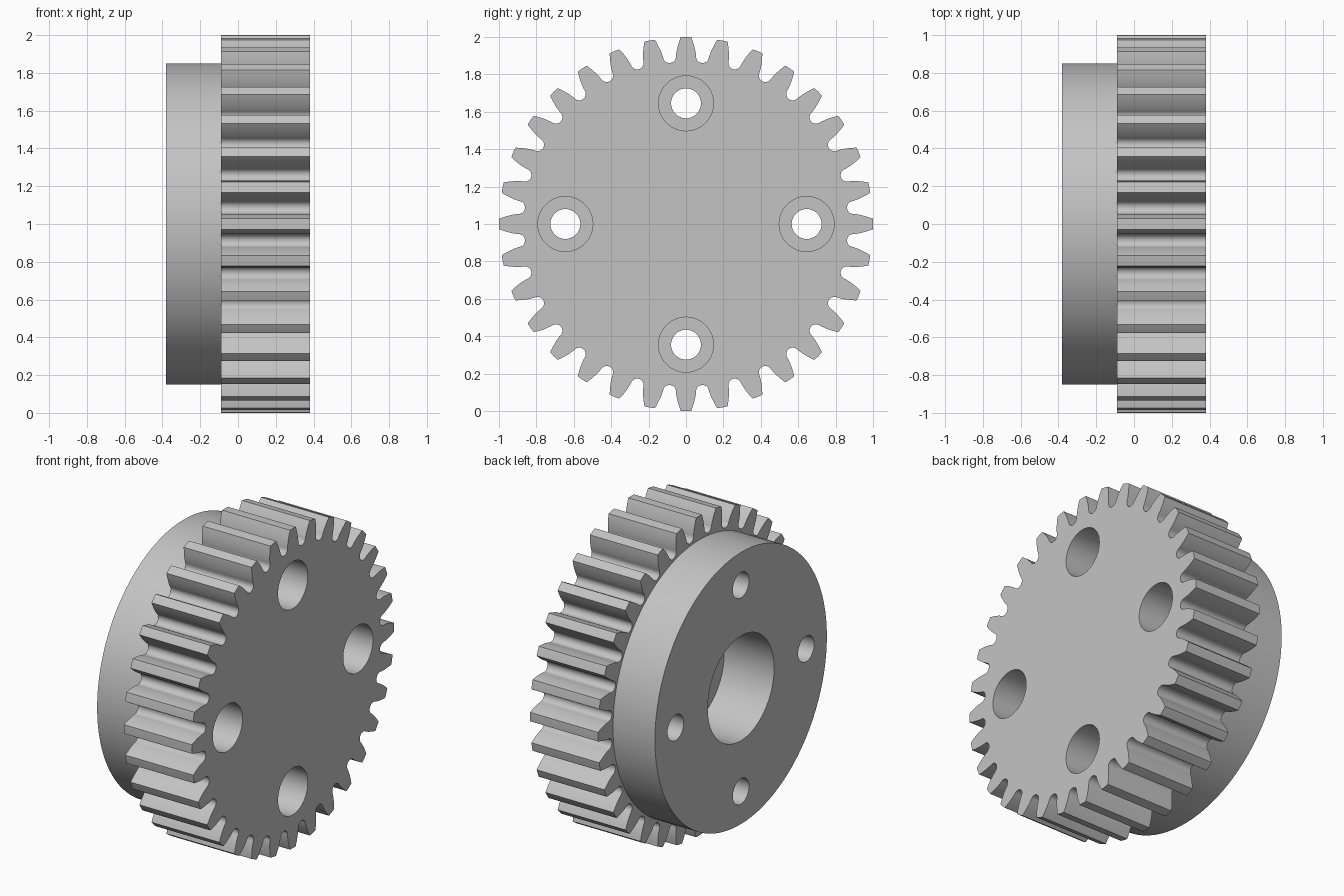
import bpy, bmesh, math

cube = bpy.data.objects.get("Cube")
if cube:
    bpy.data.objects.remove(cube)

TEETH = 32
FRONT, SHOULDER, BACK = 0.38, -0.09, -0.38
BORE_FLOOR, POCKET_FLOOR = -0.035, 0.0
HUB_R, BORE_R, POCKET_R, HOLE_R, BOLT_CIRCLE = 0.85, 0.328, 0.147, 0.08, 0.645


def circle(radius, count, cy=0.0, cz=0.0):
    return [(cy + radius * math.cos(math.tau * i / count),
             cz + radius * math.sin(math.tau * i / count)) for i in range(count)]


def tooth_outline():
    # Curved tooth flank as (radius, half width), then a rounded gap
    flank = [(0.905, 0.053), (0.925, 0.050), (0.945, 0.0455),
             (0.965, 0.040), (0.983, 0.034), (0.999, 0.028)]
    tooth = [(r, -w) for r, w in flank] + [(1.0, 0.0)] + [(r, w) for r, w in reversed(flank)]
    gap = [(0.9 + 0.035 * math.cos(a), -0.035 * math.sin(a))
           for a in (math.pi / 2 + math.pi * i / 10 for i in range(11))]
    points = []
    for n in range(TEETH):
        for shape, shift in ((tooth, 0.0), (gap, 0.5)):
            angle = math.tau * (n + shift) / TEETH
            c, s = math.cos(angle), math.sin(angle)
            points += [(u * c - v * s, u * s + v * c) for u, v in shape]
    return points


bm = bmesh.new()


def ring(points, x):
    verts = [bm.verts.new((x, y, z + 1.0)) for y, z in points]
    for a, b in zip(verts, verts[1:] + verts[:1]):
        bm.edges.new((a, b))
    return verts


def wall(points, x1, x2):
    """Straight wall between two copies of an outline; returns both rings."""
    a, b = ring(points, x1), ring(points, x2)
    for i in range(len(a)):
        bm.faces.new((a[i - 1], a[i], b[i], b[i - 1]))
    return a, b


def cap(*rings):
    """Flat face bounded by the first ring, with the others as holes."""
    edges = [bm.edges.get((r[i - 1], r[i])) for r in rings for i in range(len(r))]
    bmesh.ops.triangle_fill(bm, use_beauty=True, use_dissolve=False, edges=edges)


# Toothed rim, hub and blind centre bore
rim_front, rim_back = wall(tooth_outline(), FRONT, SHOULDER)
hub_front, hub_back = wall(circle(HUB_R, 96), SHOULDER, BACK)
bore_mouth, bore_floor = wall(circle(BORE_R, 64), BACK, BORE_FLOOR)

# Four counterbored bolt holes
pocket_mouths, hole_ends = [], []
for cy, cz in circle(BOLT_CIRCLE, 4):
    mouth, floor = wall(circle(POCKET_R, 48, cy, cz), FRONT, POCKET_FLOOR)
    start, end = wall(circle(HOLE_R, 32, cy, cz), POCKET_FLOOR, BACK)
    cap(floor, start)
    pocket_mouths.append(mouth)
    hole_ends.append(end)

# Flat faces
cap(rim_front, *pocket_mouths)
cap(rim_back, hub_front)
cap(hub_back, bore_mouth, *hole_ends)
cap(bore_floor)
bmesh.ops.recalc_face_normals(bm, faces=bm.faces[:])

mesh = bpy.data.meshes.new("spur_gear_with_hub")
bm.to_mesh(mesh)
bm.free()
gear = bpy.data.objects.new("spur_gear_with_hub", mesh)
bpy.context.collection.objects.link(gear)

# Plain grey metal
grey = bpy.data.materials.new("light_grey")
grey.use_nodes = True
color = (0.55, 0.55, 0.55, 1.0)
grey.diffuse_color = color
grey.node_tree.nodes["Principled BSDF"].inputs["Base Color"].default_value = color
mesh.materials.append(grey)

bpy.ops.object.select_all(action="DESELECT")
gear.select_set(True)
bpy.context.view_layer.objects.active = gear
bpy.ops.object.shade_smooth_by_angle(angle=math.radians(30))
